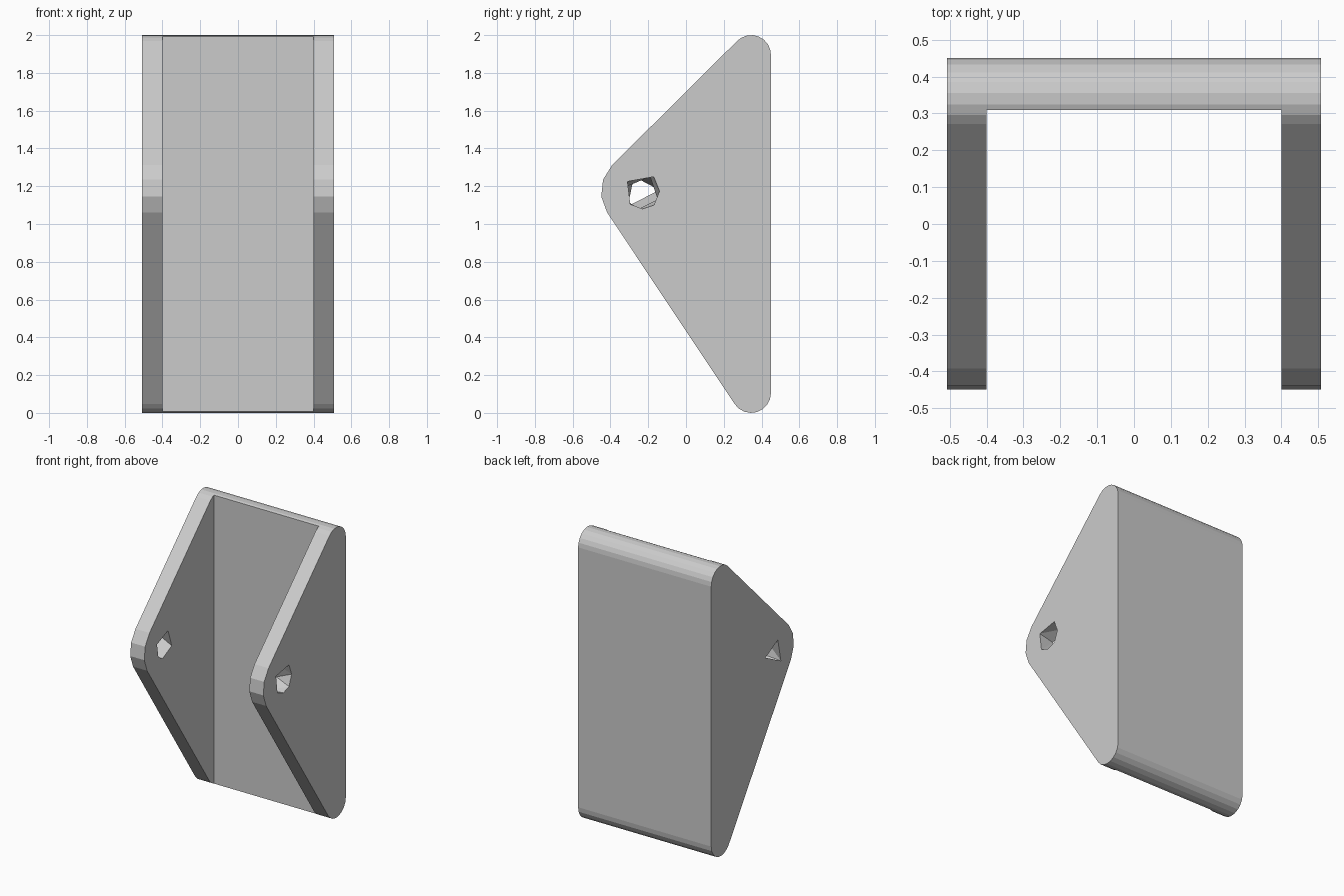
import bpy, bmesh
from math import radians, cos, sin

cube = bpy.data.objects.get("Cube")
if cube:
    bpy.data.objects.remove(cube, do_unlink=True)

HALF_W, INNER = 0.507, 0.4

grey = bpy.data.materials.new("plain_grey")
grey.use_nodes = True
colour = (0.6, 0.6, 0.6, 1)
grey.diffuse_color = colour
grey.node_tree.nodes["Principled BSDF"].inputs["Base Color"].default_value = colour


def make_object(name, bm, helper=False):
    bmesh.ops.recalc_face_normals(bm, faces=bm.faces[:])
    mesh = bpy.data.meshes.new(name)
    bm.to_mesh(mesh)
    bm.free()
    obj = bpy.data.objects.new(name, mesh)
    bpy.context.collection.objects.link(obj)
    mesh.materials.append(grey)
    obj.hide_render = helper
    obj.hide_viewport = False
    return obj


def arc(cy, cz, r, start, end, steps):
    angles = [radians(start + (end - start) * i / steps) for i in range(steps + 1)]
    return [(cy + r * cos(a), cz + r * sin(a)) for a in angles]


def cut(body, cutter):
    mod = body.modifiers.new("cut", "BOOLEAN")
    mod.operation = "DIFFERENCE"
    mod.solver = "EXACT"
    mod.object = cutter
    bpy.context.view_layer.objects.active = body
    bpy.ops.object.modifier_apply(modifier=mod.name)
    bpy.data.objects.remove(cutter, do_unlink=True)


# Rounded triangular side outline, extruded across the full width
outline = (arc(0.345, 1.895, 0.105, 0, 135, 8)
           + arc(-0.25, 1.17, 0.2, 135, 213, 3)
           + arc(0.345, 0.105, 0.105, 213, 360, 8))
bm = bmesh.new()
face = bm.faces.new([bm.verts.new((-HALF_W, y, z)) for y, z in outline])
moved = bmesh.ops.extrude_face_region(bm, geom=[face])
bmesh.ops.translate(bm, vec=(2 * HALF_W, 0, 0),
                    verts=[v for v in moved["geom"] if isinstance(v, bmesh.types.BMVert)])
if face.is_valid and not any(len(f.verts) == len(outline) and f.calc_center_median().x < -0.5 for f in bm.faces):
    bm.faces.new([v for v in bm.verts if v.co.x < 0])
bracket = make_object("bracket", bm)

# Open channel between the two side plates
bm = bmesh.new()
bmesh.ops.create_cube(bm, size=1)
for v in bm.verts:
    v.co = (v.co.x * 2 * INNER, -0.345 + v.co.y * 1.31, 1 + v.co.z * 3)
cut(bracket, make_object("channel_cutter", bm, True))

# Rough faceted pin holes, a different opening on each plate face
hexagon = [(-0.31, 1.225), (-0.17, 1.25), (-0.14, 1.175),
           (-0.17, 1.1), (-0.23, 1.08), (-0.295, 1.105)]
pentagon = [(-0.31, 1.2), (-0.19, 1.25), (-0.15, 1.13), (-0.25, 1.08), (-0.295, 1.11)]
triangle = [(-0.143, 1.18), (-0.275, 1.25), (-0.308, 1.095)]
for side, outer in ((1, hexagon), (-1, triangle)):
    bm = bmesh.new()
    for x, ring in ((HALF_W + 0.002, outer), (INNER - 0.002, pentagon)):
        for y, z in ring:
            bm.verts.new((side * x, y, z))
    bmesh.ops.convex_hull(bm, input=bm.verts[:])
    cut(bracket, make_object("hole_cutter", bm, True))
